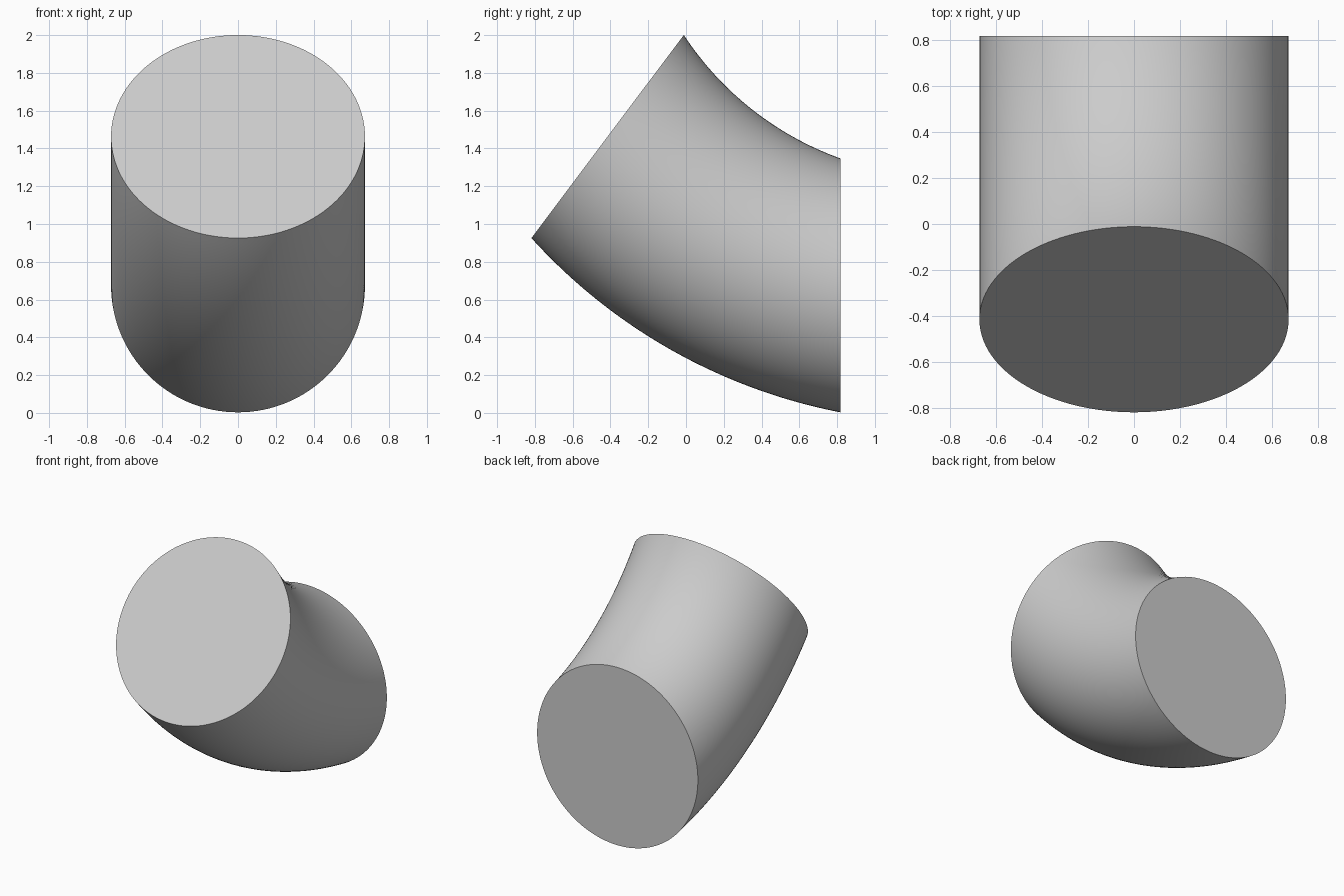
import bpy, bmesh, math
from mathutils import Vector, Matrix

if "Cube" in bpy.data.objects:
    bpy.data.objects.remove(bpy.data.objects["Cube"])

SIDES, STEPS, RADIUS = 128, 48, 0.672
TURN = math.radians(36.9)
start = Vector((0, -0.415, 1.463))   # centre of the tilted end disc
end = Vector((0, 0.818, 0.675))      # centre of the upright end disc

# Pivot that swings the tilted disc onto the upright one
chord = end - start
normal = Vector((0, -chord.z, chord.y)).normalized()
pivot = (start + end) / 2 + normal * chord.length / 2 / math.tan(TURN / 2)

# Elbow body: circle swept around the pivot
bm = bmesh.new()
tilt = Matrix.Rotation(math.pi / 2 - TURN, 4, 'X')
bmesh.ops.create_circle(bm, cap_ends=False, segments=SIDES, radius=RADIUS,
                        matrix=Matrix.Translation(start) @ tilt)
bmesh.ops.spin(bm, geom=bm.verts[:] + bm.edges[:], cent=pivot, axis=(1, 0, 0),
               angle=TURN, steps=STEPS)

# Flat end caps
bmesh.ops.holes_fill(bm, edges=[e for e in bm.edges if e.is_boundary], sides=0)
bmesh.ops.recalc_face_normals(bm, faces=bm.faces[:])

mesh = bpy.data.meshes.new("bent_cylinder")
bm.to_mesh(mesh)
bm.free()
obj = bpy.data.objects.new("bent_cylinder", mesh)
bpy.context.collection.objects.link(obj)
bpy.context.view_layer.objects.active = obj
obj.select_set(True)
bpy.ops.object.shade_smooth_by_angle(angle=math.radians(40))
